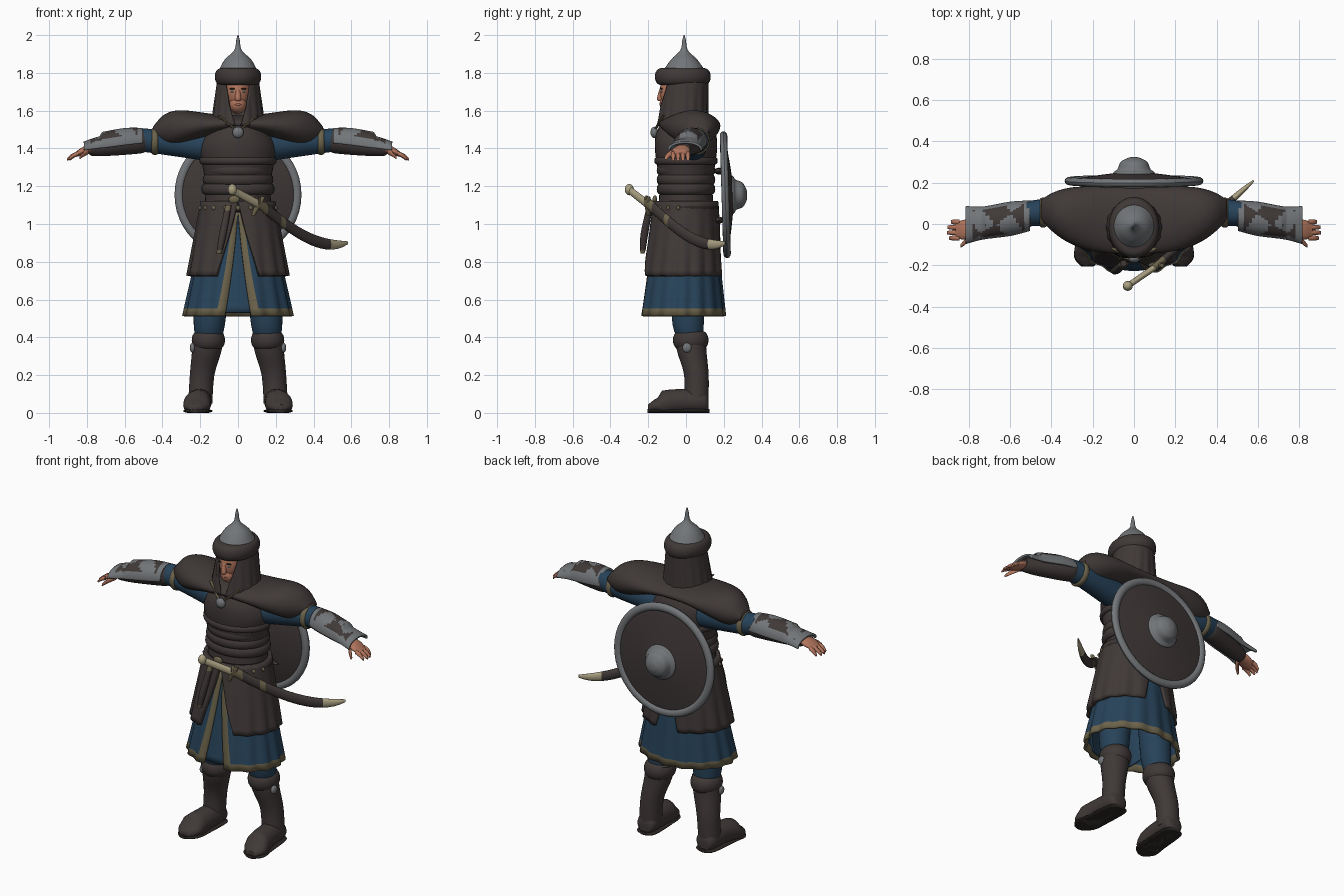
import bpy, bmesh, math
from math import pi, sin, cos
from mathutils import Vector

if "Cube" in bpy.data.objects:
    bpy.data.objects.remove(bpy.data.objects["Cube"])

X, Y, Z = Vector((1, 0, 0)), Vector((0, 1, 0)), Vector((0, 0, 1))


def colour(name, red, green, blue):
    material = bpy.data.materials.new(name)
    material.use_nodes = True
    material.diffuse_color = (red, green, blue, 1)
    shader = material.node_tree.nodes["Principled BSDF"]
    shader.inputs["Base Color"].default_value = (red, green, blue, 1)
    shader.inputs["Roughness"].default_value = .8
    return material


LEATHER = colour("dark leather", .05, .04, .038)
DARK = colour("black leather", .025, .02, .018)
BLUE = colour("blue cloth", .02, .055, .1)
STEEL = colour("dull steel", .17, .18, .19)
TRIM = colour("khaki trim", .15, .125, .07)
BONE = colour("bone", .4, .35, .22)
SKIN = colour("skin", .45, .18, .11)
EYE = colour("pale teal", .2, .4, .4)


def finish(name, mesh_builder, materials, thickness=0):
    """Turn a bmesh into a smooth shaded object."""
    bmesh.ops.recalc_face_normals(mesh_builder, faces=mesh_builder.faces)
    mesh = bpy.data.meshes.new(name)
    mesh_builder.to_mesh(mesh)
    mesh_builder.free()
    part = bpy.data.objects.new(name, mesh)
    bpy.context.collection.objects.link(part)
    for material in materials:
        mesh.materials.append(material)
    bpy.ops.object.select_all(action="DESELECT")
    part.select_set(True)
    bpy.context.view_layer.objects.active = part
    bpy.ops.object.shade_smooth_by_angle(angle=math.radians(50))
    if thickness:
        modifier = part.modifiers.new("thickness", "SOLIDIFY")
        modifier.thickness = thickness
        modifier.offset = 0
    return part


def refine(rows, steps):
    """Catmull-Rom interpolation between control rows."""
    result = []
    padded = [rows[0], *rows, rows[-1]]
    for before, start, end, after in zip(padded, padded[1:], padded[2:], padded[3:]):
        for step in range(steps):
            t = step / steps
            result.append([b + t / 2 * (c - a + t * (2 * a - 5 * b + 4 * c - d + t * (3 * (b - c) + d - a)))
                           for a, b, c, d in zip(before, start, end, after)])
    return result + [rows[-1]]


def loft(name, rows, *materials, u=X, v=Y, count=32, side=1, arc=None, caps=True, thickness=0, rule=None, steps=4):
    """Skin sections (x, y, z, radius along u[, radius along v])."""
    builder = bmesh.new()
    first, last = arc or (0, 2 * pi)
    rings = []
    for x, y, z, wide, *high in refine(rows, steps):
        ring = []
        for j in range(count + bool(arc)):
            angle = first + (last - first) * j / count
            point = Vector((x, y, z)) + u * wide * cos(angle) + v * (high or [wide])[0] * sin(angle)
            ring.append(builder.verts.new((point.x * side, point.y, max(point.z, 0))))
        rings.append(ring)
    for i, (ring, other) in enumerate(zip(rings, rings[1:])):
        for j in range(count):
            k = (j + 1) % len(ring)
            face = builder.faces.new((ring[j], ring[k], other[k], other[j]))
            if rule:
                face.material_index = rule(i / (len(rings) - 1), j / count)
    if caps and not arc:
        builder.faces.new(rings[0])
        builder.faces.new(rings[-1])
    return finish(name, builder, materials, thickness)


def column(name, y, profile, material):
    """Upright body of sections (z, radius x, radius y)."""
    return loft(name, [(0, y, *section) for section in profile], material)


def roll(name, centre, height, wide, high, material, u=X, v=Y, side=1):
    """Rounded band around an axis."""
    rows = []
    for k in range(-3, 4):
        angle = k * pi / 6
        inset = height * .35 * (1 - cos(angle))
        rows.append((*(Vector(centre) + u.cross(v) * height / 2 * sin(angle)), wide - inset, high - inset))
    return loft(name, rows, material, u=u, v=v, side=side, steps=2)


def sheet(name, top, bottom, gap, vent, materials, fold=.025, thickness=.015, rows=14, columns=60, edge=0):
    """Flared cloth split at front and back; sections are (z, radius x, radius y)."""
    builder = bmesh.new()
    for side in (1, -1):
        grid = []
        for i in range(rows + 1):
            t = i / rows
            z, wide, deep = (a + (b - a) * t for a, b in zip(top, bottom))
            start, end = gap[0] + (gap[1] - gap[0]) * t, pi - vent * t
            angles = [start + edge + (end - start - edge) * j / columns for j in range(columns + 1)]
            line = []
            for angle in ([start] if edge else []) + angles:
                swell = 1 + fold * t * cos(16 * angle)
                line.append(builder.verts.new((side * wide * swell * sin(angle), -.02 * t - deep * swell * cos(angle), z)))
            grid.append(line)
        for i in range(rows):
            for j in range(len(grid[0]) - 1):
                face = builder.faces.new((grid[i][j], grid[i][j + 1], grid[i + 1][j + 1], grid[i + 1][j]))
                face.material_index = int(edge > 0 and (j == 0 or i == rows - 1))
    bmesh.ops.remove_doubles(builder, verts=builder.verts, dist=.0005)
    return finish(name, builder, materials, thickness)


def ball(name, centre, size, material):
    builder = bmesh.new()
    bmesh.ops.create_uvsphere(builder, u_segments=20, v_segments=12, radius=1)
    for vertex in builder.verts:
        vertex.co = Vector(a * b + c for a, b, c in zip(vertex.co, size, centre))
    return finish(name, builder, [material])


# Head, hood and helmet
ball("face", (0, -.06, 1.7), (.065, .08, .1), SKIN)
ball("jaw", (0, -.085, 1.635), (.047, .055, .05), SKIN)
loft("nose", [(0, -.135, 1.65, .01), (0, -.137, 1.665, .017), (0, -.128, 1.725, .009)], SKIN, count=12)
ball("mouth", (0, -.134, 1.633), (.02, .007, .006), SKIN)
sheet("hood", (1.78, .1, .11), (1.52, .135, .13), (.75, .1), 0, [LEATHER])
roll("fur_brim", (0, -.017, 1.78), .09, .123, .148, LEATHER)
column("helmet", -.01, [(1.81, .104, .112), (1.87, .07, .07), (1.92, .02, .02), (1.97, .01, .01), (2, .003, .003)], STEEL)

# Shoulder mantle, domed over each shoulder and thin at the neck
mantle = []
for k in range(-10, 11):
    t = k / 10
    mantle.append((.45 * t, .015 + .055 * t**2, 1.53 - .04 * t**2,
                   .16 * (1 - .7 * t**4), .045 + .13 * t**2 - .15 * t**6))
loft("shoulder_mantle", mantle, LEATHER, u=Y, v=Z)

# Chest armour, sash and belt
column("chest_armour", 0, [(1.06, .18, .15), (1.2, .172, .14), (1.32, .19, .155), (1.4, .2, .165),
                           (1.47, .17, .16), (1.54, .1, .13)], LEATHER)
roll("chest_hem", (0, 0, 1.335), .04, .204, .168, LEATHER)
for k in range(3):
    roll("sash_roll_%d" % (k + 1), (0, 0, 1.285 - .05 * k), .06, .18 + .007 * k, .155, LEATHER)
roll("belt", (0, 0, 1.085), .04, .205, .175, DARK)
for k in range(-4, 5):
    ball("belt_stud_%d" % (k + 5), (.203 * sin(k / 3), -.173 * cos(k / 3), 1.085), (.012, .009, .012), TRIM)
ball("belt_buckle", (-.02, -.165, 1.13), (.03, .012, .022), TRIM)
ball("collar_clasp", (0, -.168, 1.485), (.03, .02, .03), STEEL)

# Split armour skirt over the trimmed robe
sheet("armour_skirt", (1.12, .185, .158), (.725, .256, .208), (0, .46), .3, [LEATHER], thickness=.025)
sheet("robe", (1.06, .165, .145), (.512, .282, .22), (0, .25), 0, [BLUE, TRIM], edge=.16)
sheet("robe_inner_panel", (1, .165, .145), (.53, .262, .2), (0, 0), 2.6, [BLUE], fold=0)

for side, label in ((1, "left_"), (-1, "right_")):
    # Face details and collar
    ball(label + "eye", (side * .027, -.128, 1.7), (.011, .006, .005), EYE)
    ball(label + "brow", (side * .028, -.13, 1.716), (.018, .008, .004), DARK)
    loft(label + "collar_edge", [(.1, -.12, 1.575, .008), (.02, -.16, 1.505, .008)], TRIM, count=8, side=side)

    # Legs and boots
    loft(label + "trouser_leg", [(.13, .01, .8, .09), (.15, .01, .5, .085, .1), (.155, .02, .4, .07)], BLUE, side=side)
    loft(label + "boot_shaft", [(.155, .025, .42, .08), (.165, .03, .33, .078), (.19, .055, .2, .065), (.2, .055, .05, .064)],
         LEATHER, side=side)
    roll(label + "boot_cuff", (.157, .025, .385), .1, .088, .094, LEATHER, side=side)
    ball(label + "boot_buckle", (side * .24, .005, .345), (.015, .024, .026), STEEL)
    loft(label + "foot", [(.2, .12, .045, .035), (.2, .09, .06, .06), (.207, -.04, .06, .066, .065),
                          (.22, -.15, .04, .07, .04), (.226, -.2, .025, .03, .02)], LEATHER, u=X, v=Z, side=side)
    loft(label + "sole", [(.2, .125, .01, .03, .01), (.2, .09, .01, .063, .013), (.21, -.07, .01, .07, .013),
                          (.22, -.16, .01, .07, .013), (.226, -.205, .01, .03, .01)], DARK, u=X, v=Z, side=side)

    # Sleeve, forearm and worn arm guard
    along = dict(u=Y, v=Z, side=side)
    loft(label + "sleeve", [(.14, .03, 1.41, .08), (.4, .055, 1.435, .067), (.52, .05, 1.445, .06)], BLUE, **along)
    roll(label + "sleeve_band", (.44, .055, 1.438), .035, .073, .073, TRIM, **along)
    loft(label + "forearm", [(.49, .05, 1.44, .058), (.53, .045, 1.437, .065), (.7, .005, 1.41, .05, .045),
                             (.79, -.015, 1.4, .038, .03)], LEATHER, **along)
    loft(label + "arm_guard", [(.505, .04, 1.435, .068), (.6, .025, 1.425, .077, .064), (.73, .005, 1.407, .074, .052),
                               (.815, -.005, 1.395, .086, .036)],
         STEEL, LEATHER, arc=(-.1, pi + .1), thickness=.012, steps=8, **along,
         rule=lambda i, j: int(.1 < i < .8 and .2 < j < .8 and sin(i * 16) + cos(j * 11 + i * 7) > -.1))

    # Hand with drooping fingers
    loft(label + "palm", [(.77, -.015, 1.4, .03, .025), (.82, -.027, 1.387, .048, .022), (.865, -.03, 1.365, .035, .012)],
         SKIN, **along)
    for k, length in enumerate((.05, .06, .058, .042)):
        y = -.068 + .026 * k
        loft(label + "finger_%d" % (k + 1), [(.845, y, 1.374, .012), (.85 + length / 2, y, 1.36, .012),
                                             (.845 + length, y, 1.342, .008)], SKIN, count=10, **along)
    loft(label + "thumb", [(.79, -.05, 1.388, .018), (.82, -.088, 1.368, .014), (.84, -.106, 1.35, .009)],
         SKIN, count=10, **along)


# Round shield on the back, leaning slightly
def disc(name, profile, material, **options):
    """Lathe (y, radius) about the shield centre."""
    part = loft(name, [(0, y, 1.155, radius) for y, radius in profile], material, u=X, v=Z, count=48, **options)
    for vertex in part.data.vertices:
        vertex.co.y += (1.155 - vertex.co.z) * .03


disc("shield_board", [(.195, .31), (.212, .315), (.232, .2), (.248, .08)], LEATHER)
disc("shield_rim", [(.208 + .02 * sin(k * pi / 6), .312 + .024 * cos(k * pi / 6)) for k in range(13)], STEEL, caps=False, steps=1)
disc("shield_boss", [(.23, .1), (.25, .1), (.265, .08), (.3, .065), (.32, .03), (.324, .01)], STEEL)
for k in (0, 1):
    ball("shield_strap_%d" % (k + 1), (0, .175, 1.02 + .26 * k), (.15, .025, .018), LEATHER)

# Curved sabre hung at the left hip
blade = dict(u=Vector((.64, -.77, 0)), v=Z, count=16)
ball("sabre_pommel", (-.03, -.3, 1.182), (.024, .024, .03), BONE)
loft("sabre_grip", [(-.03, -.3, 1.18, .014, .022), (.1, -.21, 1.11, .015, .024)], BONE, **blade)
loft("sabre_guard", [(.135, -.2, 1.145, .01), (.108, -.2, 1.1, .018), (.08, -.2, 1.045, .01)], TRIM, count=12)
scabbard = []
for k in range(21):
    t = k / 20
    taper = 1 - .75 * t**8
    scabbard.append((.1 + .48 * t, -.21 + .42 * t, 1.12 - .4 * t + .18 * t**3, .018 * taper, .032 * taper))
loft("scabbard", scabbard, LEATHER, BONE, TRIM, steps=1, **blade,
     rule=lambda i, j: 1 if i > .78 else 2 if i < .1 or .24 < i < .3 else 0)

# Dagger at the right front
loft("dagger", [(-.05, -.19, 1.1, .016), (-.08, -.22, .95, .02, .014), (-.1, -.23, .845, .014, .01)],
     LEATHER, TRIM, count=12, rule=lambda i, j: int(i > .75 or i < .12))
